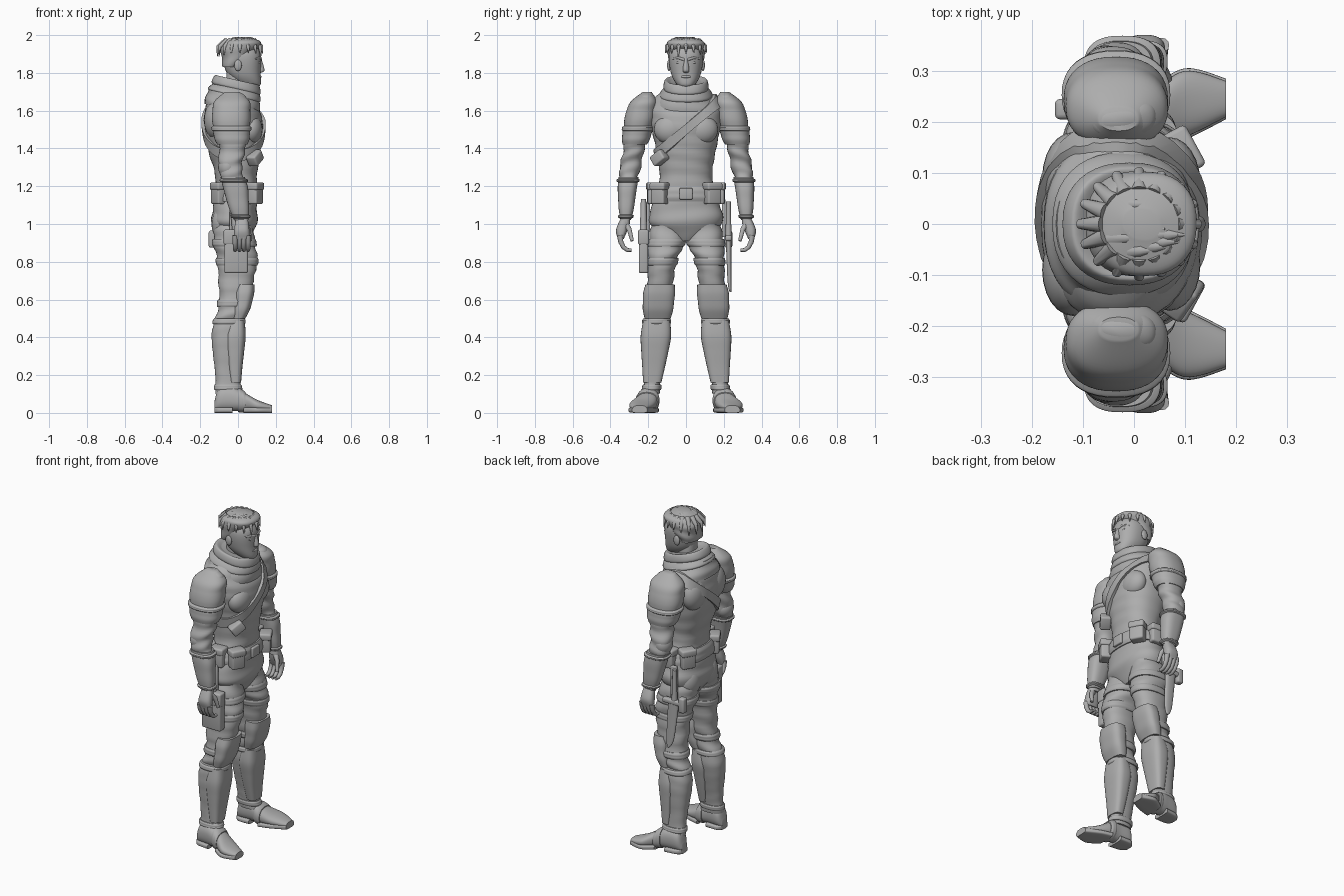
import bpy, bmesh, math, random
from mathutils import Vector

if "Cube" in bpy.data.objects:
    bpy.data.objects.remove(bpy.data.objects["Cube"])

random.seed(4)
SIDES = (("left", 1), ("right", -1))

clay = bpy.data.materials.new("clay_grey")
clay.use_nodes = True
clay.diffuse_color = (.42, .42, .42, 1)
shader = next(node for node in clay.node_tree.nodes if node.type == "BSDF_PRINCIPLED")
shader.inputs["Base Color"].default_value = clay.diffuse_color


def finish(name, bm, location=(0, 0, 0), rotation=(0, 0, 0)):
    """Turn a bmesh into a smooth shaded object with sharp edges kept."""
    bmesh.ops.recalc_face_normals(bm, faces=bm.faces)
    mesh = bpy.data.meshes.new(name)
    bm.to_mesh(mesh)
    bm.free()
    mesh.materials.append(clay)
    mesh.shade_smooth()
    mesh.set_sharp_from_angle(angle=.8)
    obj = bpy.data.objects.new(name, mesh)
    obj.location, obj.rotation_euler = location, rotation
    bpy.context.collection.objects.link(obj)


def skin(bm, rings, closed=False):
    """Join neighbouring rings of points with faces, and cap or close the ends."""
    rings = [[bm.verts.new(point) for point in ring] for ring in rings]
    following = rings[1:] + rings[:1] if closed else rings[1:]
    for low, high in zip(rings, following):
        for k in range(len(low)):
            n = (k + 1) % len(low)
            bm.faces.new((low[k], low[n], high[n], high[k]))
    if not closed:
        bm.faces.new(rings[0])
        bm.faces.new(rings[-1])


def centred(*rows):
    """Rows of (height, back, front, half width) that straddle the middle."""
    return [(height, back, front, -half, half) for height, back, front, half in rows]


def blend(rows, steps):
    """Pass a smooth curve through the rows."""
    rows = [Vector(row) for row in rows]
    last = len(rows) - 1
    out = []
    for i in range(last):
        here, there = rows[i], rows[i + 1]
        leave = (there - rows[max(i - 1, 0)]) / 2
        arrive = (rows[min(i + 2, last)] - here) / 2
        for k in range(steps):
            t = k / steps
            ease = t * t * (3 - t - t)
            out.append(here.lerp(there, ease) + leave * t * (1 - t) ** 2 - arrive * t * t * (1 - t))
    return out + [rows[last]]


def rim(row, angle, power, grow=0):
    """Point on the rounded outline of one row."""
    low_a, high_a, low_b, high_b = row[1:]
    c, s = math.cos(angle), math.sin(angle)
    u = math.copysign(abs(c) ** (2 / power), c)
    v = math.copysign(abs(s) ** (2 / power), s)
    return ((low_a + high_a) / 2 + u * ((high_a - low_a) / 2 + grow),
            (low_b + high_b) / 2 + v * ((high_b - low_b) / 2 + grow))


def loft(name, rows, side=1, power=2.3, fold=0, tilt=0, axis="z", segments=40):
    """Skin a stack of outlines; fold adds cloth ripples, tilt slopes it forward."""
    rings = []
    for row in blend(rows, 8):
        ring = []
        for k in range(segments):
            angle = math.tau * k / segments
            ripple = fold * math.sin(row[0] * 75 + 2 * math.sin(angle + row[0] * 9))
            a, b = rim(row, angle, power, ripple)
            ring.append((a, b * side, row[0] + tilt * a) if axis == "z" else (row[0], a * side, b))
        rings.append(ring)
    bm = bmesh.new()
    skin(bm, rings)
    finish(name, bm)


def level(rows, height):
    """Outline of a loft at one height."""
    return min(blend(rows, 16), key=lambda row: abs(row[0] - height))


def wrap(name, rows, low, high, grow, push=0, **style):
    """Plate or band around part of a loft; push keeps it to the front."""
    made = []
    for k in range(5):
        height = low + (high - low) * k / 4
        reach = grow if 0 < k < 4 else grow / 2
        _, back, front, inner, outer = level(rows, height)
        made.append((height, back - reach + push, front + reach, inner - reach, outer + reach))
    loft(name, made, **style)


def box(name, location, size, rotation=(0, 0, 0), soft=.01):
    bm = bmesh.new()
    bmesh.ops.create_cube(bm, size=1)
    bmesh.ops.scale(bm, vec=size, verts=bm.verts)
    bmesh.ops.bevel(bm, geom=bm.edges[:], offset=soft, segments=3, profile=.5, affect="EDGES")
    finish(name, bm, location, rotation)


def blob(name, location, radii):
    bm = bmesh.new()
    bmesh.ops.create_uvsphere(bm, u_segments=24, v_segments=16, radius=1)
    bmesh.ops.scale(bm, vec=radii, verts=bm.verts)
    finish(name, bm, location)


def tube(name, points, radius, tip, side=1):
    """Round tube along a few points, narrowing evenly to its tip."""
    points = [Vector((x, y * side, z)) for x, y, z in points]
    last = len(points) - 1
    rings = []
    for i, point in enumerate(points):
        along = points[min(i + 1, last)] - points[max(i - 1, 0)]
        turn = along.to_track_quat("Z", "Y")
        width = radius + (tip - radius) * i / last
        rings.append([point + turn @ Vector((math.cos(angle), math.sin(angle), 0)) * width
                      for angle in (math.tau * k / 12 for k in range(12))])
    bm = bmesh.new()
    skin(bm, rings)
    finish(name, bm)


# Torso with chest, back and seat muscles
torso = centred((.91, -.09, .05, .07), (1, -.14, .1, .19), (1.1, -.13, .1, .18), (1.25, -.12, .1, .14),
                (1.4, -.16, .12, .16), (1.55, -.18, .13, .19), (1.65, -.16, .08, .18), (1.72, -.1, .04, .1))
loft("torso", torso, fold=.002)
for label, s in SIDES:
    blob(label + "_chest", (.07, s * .08, 1.5), (.06, .09, .08))
    blob(label + "_back_muscle", (-.12, s * .09, 1.55), (.06, .09, .1))
    blob(label + "_seat", (-.08, s * .08, 1), (.06, .08, .09))

# Diagonal chest strap that follows the torso
rings = []
for k in range(60):
    angle = math.tau * k / 60
    middle = 1.5
    for _ in range(8):
        across = rim(level(torso, middle), angle, 2.3)[1]
        middle = (middle + 1.5 + .9 * across) / 2
    rings.append([(*rim(level(torso, middle + edge), angle, 2.3, grow), middle + edge)
                  for edge, grow in ((-.03, -.01), (-.03, .015), (.03, .015), (.03, -.01))])
bm = bmesh.new()
skin(bm, rings, closed=True)
finish("chest_strap", bm)
box("strap_pouch", (.09, -.14, 1.35), (.06, .08, .06), (.6, 0, -.6))

# Cowl in sloping folds around the neck
loft("cowl_drape", centred((1.6, -.18, .11, .17), (1.64, -.17, .12, .16), (1.7, -.15, .1, .12)),
     fold=.003, tilt=-.2)
for part, base, spread in (("middle", 1.66, .02), ("collar", 1.7, 0)):
    loft("cowl_" + part, centred((base, -.12, .1, .1 + spread), (base + .02, -.14 - spread, .12, .12 + spread),
                                 (base + .06, -.12, .11, .11), (base + .05, -.09, .08, .08)), tilt=-.23)

# Head and face
box("neck", (-.01, 0, 1.75), (.1, .11, .2), soft=.04)
loft("head", centred((1.72, .04, .1, .02), (1.74, 0, .12, .05), (1.8, -.06, .12, .08),
                     (1.9, -.08, .12, .09), (1.97, -.05, .08, .05)))
loft("nose", centred((1.8, .1, .12, .01), (1.815, .1, .14, .017), (1.88, .1, .122, .008)))
blob("lips", (.115, 0, 1.78), (.01, .026, .008))
for label, s in SIDES:
    tube(label + "_brow", [(.12, .01, 1.87), (.118, .04, 1.88), (.09, .07, 1.875)], .008, .005, s)
    blob(label + "_eye", (.107, s * .036, 1.855), (.01, .017, .008))
    blob(label + "_ear", (0, s * .09, 1.84), (.02, .01, .03))

# Hair cap with ragged locks
loft("hair", centred((1.83, -.08, 0, .08), (1.9, -.09, .07, .1), (1.94, -.09, .12, .1),
                     (1.97, -.07, .11, .09), (1.99, -.02, .05, .03)), fold=.003)
for k in range(16):
    c, s = math.cos(math.tau * k / 16), math.sin(math.tau * k / 16)
    drop = random.uniform(.03, .06)
    tube("hair_lock", [(.01 + reach * c, reach * .9 * s, height) for reach, height in
                       ((.07, 1.97), (.115, 1.94), (.12, 1.94 - drop))], .018, .002)
for k in range(14):
    angle, reach = random.uniform(0, math.tau), random.uniform(.01, .06)
    x, y = .02 + reach * math.cos(angle), reach * math.sin(angle)
    tube("hair_tuft", [(x - .03, y, 1.96), (x, y, 1.98), (x + .03, y, 1.99 - reach / 4)], .02, .002)

# Belt, buckle and pouches
wrap("belt", torso, 1.12, 1.2, .015)
box("buckle", (.115, 0, 1.16), (.02, .07, .06), soft=.006)
for label, s in SIDES:
    for part, x, y, turn in (("front", .09, .14, .5), ("hip", -.01, .175, 1.5), ("back", -.1, .13, 2.6)):
        box(f"{label}_{part}_pouch", (x, s * y, 1.16), (.06, .08, .11), (0, 0, s * turn))
        box(f"{label}_{part}_pouch_flap", (x, s * y, 1.2), (.07, .09, .04), (0, 0, s * turn))

# Shared outlines of the limbs
trouser = [(1, -.12, .08, .01, .18), (.9, -.13, .09, .01, .2), (.8, -.11, .1, .05, .2),
           (.6, -.1, .06, .08, .21), (.5, -.12, .03, .09, .21)]
boot = [(.5, -.12, .03, .09, .22), (.4, -.14, .03, .09, .23), (.2, -.12, .01, .13, .22), (.1, -.12, .02, .14, .23)]
shoe = [(-.125, .17, .22, .01, .06), (-.1, .15, .24, .01, .13), (-.03, .15, .25, .01, .14),
        (.03, .15, .26, .01, .11), (.1, .17, .3, .01, .07), (.18, .21, .28, .01, .04)]
sleeve = [(1.7, -.06, 0, .19, .22), (1.67, -.1, .04, .17, .26), (1.6, -.12, .05, .17, .3), (1.5, -.12, .05, .19, .32),
          (1.4, -.1, .04, .22, .33), (1.3, -.1, .02, .24, .35), (1.2, -.07, .04, .27, .35), (1, -.01, .05, .3, .34)]
palm = [(1.04, -.01, .05, .3, .34), (.97, -.02, .06, .31, .37), (.92, -.02, .06, .33, .36)]

for label, s in SIDES:
    # Legs with straps and knee pads
    loft(label + "_trouser", trouser, s, fold=.004)
    for height in (.8, .9):
        wrap(label + "_thigh_strap", trouser, height - .02, height + .02, .008, side=s)
    wrap(label + "_knee_pad", trouser, .5, .68, .018, .1, side=s, power=2.8)
    wrap(label + "_knee_band", trouser, .56, .6, .01, side=s)
    # Boots with shin guards and soles
    loft(label + "_boot", boot, s, fold=.001)
    wrap(label + "_boot_cuff", boot, .47, .5, .01, side=s)
    wrap(label + "_shin_guard", boot, .16, .49, .01, .08, side=s, power=3)
    wrap(label + "_ankle_band", boot, .12, .15, .008, side=s)
    loft(label + "_shoe", shoe, s, axis="x")
    wrap(label + "_instep_strap", shoe, 0, .04, .008, side=s, axis="x")
    for part, rows in (("heel", shoe[:3]), ("sole", shoe[3:])):
        flat = [(x, inner - .005, outer + .005, 0, .03) for x, inner, outer, *_ in rows]
        loft(f"{label}_{part}", flat, s, 4, axis="x")
    # Arms with layered shoulder plates and bracers
    loft(label + "_sleeve", sleeve, s, fold=.004)
    blob(label + "_elbow", (-.055, s * .295, 1.3), (.05, .055, .06))
    wrap(label + "_shoulder_plate", sleeve, 1.5, 1.7, .015, side=s)
    wrap(label + "_shoulder_rim", sleeve, 1.49, 1.52, .02, side=s)
    wrap(label + "_arm_plate", sleeve, 1.42, 1.52, .014, side=s)
    wrap(label + "_bracer", sleeve, 1.02, 1.25, .012, side=s, power=2.6)
    for height in (1.04, 1.23):
        wrap(label + "_bracer_band", sleeve, height - .01, height + .01, .017, side=s, power=2.6)
    # Hands with curled fingers
    loft(label + "_palm", palm, s, 2.6)
    for finger in range(4):
        x = finger * .023 - .015
        curl = [(x, .3 + .05 * math.cos(bend * .45), .94 - .08 * math.sin(bend * .45)) for bend in range(5)]
        tube(label + "_finger", curl, .015, .009, s)
    tube(label + "_thumb", [(.03, .32, 1), (.055, .3, .97), (.066, .285, .91)], .017, .009, s)

# Holster with sidearm on the right thigh
box("holster", (-.01, -.225, .85), (.125, .05, .22))
box("holster_flap", (-.01, -.225, .93), (.132, .057, .08))
box("holster_hanger", (-.02, -.2, 1.04), (.05, .02, .16), soft=.005)
tube("sidearm_grip", [(-.01, -.225, .95), (-.02, -.225, 1.04), (-.035, -.225, 1.13)], .02, .014)

# Sheathed knife on the left thigh
tube("knife_handle", [(-.08, .225, height) for height in (.93, 1, 1.12)], .017, .012)
box("knife_guard", (-.08, .225, .925), (.15, .035, .03))
box("guard_end", (-.135, .225, .92), (.04, .04, .09))
loft("knife_sheath", [(.64, -.05, -.04, .23, .24), (.7, -.08, -.03, .22, .24), (.93, -.11, -.04, .21, .24)])
box("sheath_hanger", (-.06, .2, 1.03), (.04, .02, .2), soft=.005)
